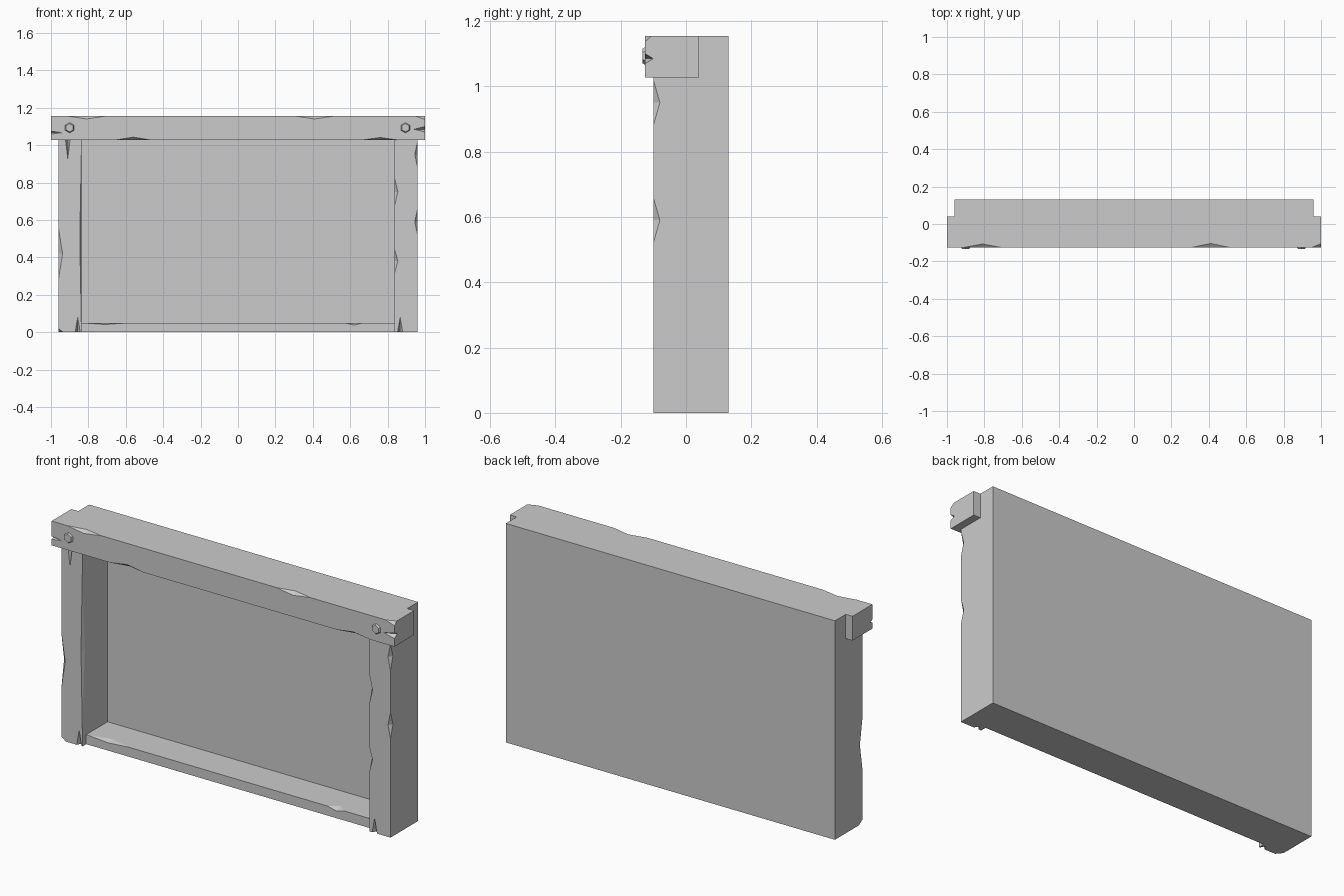
import bpy
import bmesh
from mathutils import Matrix, Vector

if "Cube" in bpy.data.objects:
    bpy.data.objects.remove(bpy.data.objects["Cube"], do_unlink=True)

stone = bpy.data.materials.new("plain grey")
stone.use_nodes = True
GREY = (0.6, 0.6, 0.6, 1)
stone.diffuse_color = GREY
stone.node_tree.nodes["Principled BSDF"].inputs["Base Color"].default_value = GREY

# Main levels
HALF, INNER, TOP, LINTEL, SILL = 0.96, 0.838, 1.155, 1.027, 0.05
FRONT, BACK, BEAM_FRONT, BEAM_BACK, SILL_FRONT = -0.1, 0.13, -0.125, 0.04, -0.068


def finish(name, bm):
    bmesh.ops.recalc_face_normals(bm, faces=bm.faces)
    mesh = bpy.data.meshes.new(name)
    bm.to_mesh(mesh)
    bm.free()
    mesh.materials.append(stone)
    ob = bpy.data.objects.new(name, mesh)
    bpy.context.scene.collection.objects.link(ob)
    return ob


def box(name, low, high):
    low, high = Vector(low), Vector(high)
    bm = bmesh.new()
    place = Matrix.Translation((low + high) / 2) @ Matrix.Diagonal((high - low).to_4d())
    bmesh.ops.create_cube(bm, size=1, matrix=place)
    return finish(name, bm)


def chip(ob, chips):
    """Knock out dents: each is an eight-sided wedge (centre, half sizes)."""
    bm = bmesh.new()
    for centre, size in chips:
        points = []
        for axis in range(3):
            for sign in (-1, 1):
                p = Vector(centre)
                p[axis] += sign * size[axis]
                points.append(bm.verts.new(p))
        for a in points[0:2]:
            for b in points[2:4]:
                for c in points[4:6]:
                    bm.faces.new((a, b, c))
    cutter = finish("chip_cutter", bm)
    cutter.hide_render = True
    mod = ob.modifiers.new("chips", "BOOLEAN")
    mod.operation, mod.solver, mod.object = "DIFFERENCE", "EXACT", cutter
    graph = bpy.context.evaluated_depsgraph_get()
    result = bpy.data.meshes.new_from_object(ob.evaluated_get(graph))
    ob.modifiers.clear()
    ob.data = result
    bpy.data.objects.remove(cutter, do_unlink=True)


# Posts with splits and worn edges
right_post = box("right_post", (-HALF, FRONT, 0), (-INNER, BACK, TOP))
chip(right_post, [
    ((-HALF, FRONT, 0.42), (0.022, 0.022, 0.14)),
    ((-HALF, FRONT, 0), (0.025, 0.03, 0.02)),
    ((-INNER, FRONT, 0.5), (0.008, 0.02, 0.45)),
    ((-0.91, FRONT, LINTEL), (0.012, 0.02, 0.1)),
    ((-0.857, FRONT, 0), (0.014, 0.025, 0.08)),
])
left_post = box("left_post", (INNER, FRONT, 0), (HALF, BACK, TOP))
chip(left_post, [
    ((HALF, FRONT, 0.59), (0.015, 0.02, 0.07)),
    ((HALF, FRONT, 0.95), (0.015, 0.02, 0.07)),
    ((INNER, FRONT, 0.75), (0.017, 0.02, 0.07)),
    ((INNER, FRONT, 0.38), (0.017, 0.02, 0.06)),
    ((0.867, FRONT, 0), (0.014, 0.025, 0.08)),
])

# Sill, back panel and the lintel behind the beam
sill = box("sill", (-INNER, SILL_FRONT, 0), (INNER, 0.11, SILL))
chip(sill, [
    ((-0.71, SILL_FRONT, SILL), (0.12, 0.03, 0.009)),
    ((0.62, SILL_FRONT, SILL), (0.05, 0.035, 0.012)),
])
box("back_panel", (-INNER, 0.11, 0), (INNER, BACK, LINTEL))
box("lintel", (-INNER, BEAM_BACK, LINTEL), (INNER, BACK, TOP))

# Overhanging top beam with worn edges and split ends
beam = box("top_beam", (-1, BEAM_FRONT, LINTEL), (1, BEAM_BACK, TOP))
chip(beam, [
    ((-0.81, BEAM_FRONT, TOP), (0.1, 0.018, 0.015)),
    ((0.41, BEAM_FRONT, TOP), (0.1, 0.021, 0.015)),
    ((-0.56, BEAM_FRONT, LINTEL), (0.1, 0.02, 0.016)),
    ((0.76, BEAM_FRONT, LINTEL), (0.1, 0.02, 0.014)),
    ((1, BEAM_FRONT, TOP), (0.05, 0.02, 0.018)),
    ((1, BEAM_FRONT, 1.085), (0.06, 0.025, 0.015)),
    ((-1, BEAM_FRONT, 1.067), (0.06, 0.02, 0.008)),
])

# Six-sided bolts with a chamfered rim
for side, x in (("right", -0.9), ("left", 0.895)):
    bm = bmesh.new()
    turn = Matrix.Translation((x, BEAM_FRONT - 0.0015, 1.093)) @ Matrix.Rotation(1.5708, 4, "X")
    bmesh.ops.create_cone(bm, cap_ends=True, segments=6, radius1=0.031,
                          radius2=0.022, depth=0.013, matrix=turn)
    finish(side + "_bolt", bm)
